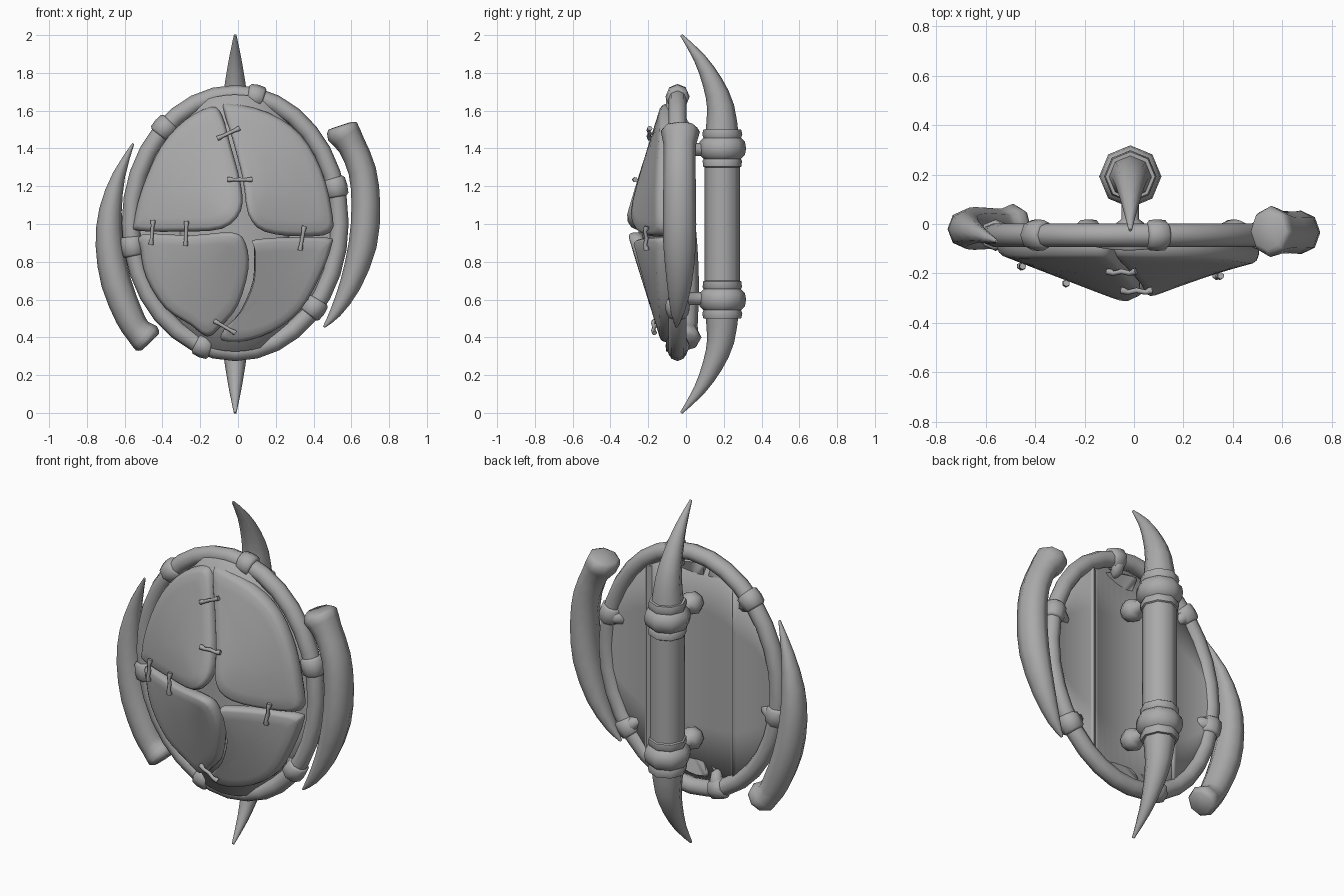
import bpy, bmesh, math
from mathutils import Vector

cube = bpy.data.objects.get("Cube")
if cube:
    bpy.data.objects.remove(cube)

grey = bpy.data.materials.new("plain grey")
grey.use_nodes = True
grey.diffuse_color = (0.4, 0.4, 0.4, 1)
grey.node_tree.nodes["Principled BSDF"].inputs["Base Color"].default_value = (0.4, 0.4, 0.4, 1)

CX, CZ = -0.015, 1.005      # shield centre
RX, RZ = 0.553, 0.683       # rim radii
RIM_Y = -0.045


def finish(bm, name, angle=62):
    bmesh.ops.recalc_face_normals(bm, faces=bm.faces)
    mesh = bpy.data.meshes.new(name)
    bm.to_mesh(mesh)
    bm.free()
    mesh.materials.append(grey)
    for p in mesh.polygons:
        p.use_smooth = True
    mesh.set_sharp_from_angle(angle=math.radians(angle))
    obj = bpy.data.objects.new(name, mesh)
    bpy.context.collection.objects.link(obj)
    return obj


def smooth_path(pts, steps, closed=False):
    """Catmull-Rom resampling of points of any dimension."""
    pts = [Vector(p) for p in pts]
    n = len(pts)
    get = (lambda i: pts[i % n]) if closed else (lambda i: pts[max(0, min(n - 1, i))])
    out = []
    for i in range(n if closed else n - 1):
        a, b, c, d = (get(i + k) for k in (-1, 0, 1, 2))
        for s in range(steps):
            t = s / steps
            out.append(0.5 * (2 * b + (c - a) * t + (2 * a - 5 * b + 4 * c - d) * t * t
                              + (3 * b - a - 3 * c + d) * t ** 3))
    return out if closed else out + [pts[-1]]


def bridge(bm, loops, closed=False):
    n = len(loops[0])
    for i in range(len(loops) if closed else len(loops) - 1):
        a, b = loops[i], loops[(i + 1) % len(loops)]
        for j in range(n):
            k = (j + 1) % n
            bm.faces.new((a[j], a[k], b[k], b[j]))


def tube(name, path, sides=8, closed=False, angle=62, up=(0, 1, 0.01), stretch=1):
    """Sweep a polygon along (x, y, z, radius) points, stretched towards up."""
    bm = bmesh.new()
    loops = []
    n = len(path)
    for i, p in enumerate(path):
        a = path[i - 1] if closed or i else path[0]
        b = path[(i + 1) % n] if closed or i < n - 1 else path[-1]
        along = (Vector(b[:3]) - Vector(a[:3])).normalized()
        u = along.cross(Vector(up)).normalized()
        v = along.cross(u) * stretch
        angles = [math.tau * k / sides for k in range(sides)]
        loops.append([bm.verts.new(Vector(p[:3]) + p[3] * (u * math.cos(t) + v * math.sin(t)))
                      for t in angles])
    bridge(bm, loops, closed)
    if not closed:
        bm.faces.new(loops[0])
        bm.faces.new(loops[-1])
    return finish(bm, name, angle)


def rim_point(a, out=0.0, dy=0.0):
    return (CX + (RX + out) * math.cos(a), RIM_Y + dy, CZ + (RZ + out) * math.sin(a))


def cone_y(x, z):
    """Front surface of the shield, highest at its centre."""
    r = math.hypot((x - CX) / RX, (z - CZ) / RZ)
    return -0.115 - 0.215 * (1 - math.sqrt(r * r + 0.003)) - 0.2 * max(x, 0) ** 3


# Rim
tube("rim", [(*rim_point(math.tau * i / 32), 0.048) for i in range(32)], closed=True)

# Straps wrapped around the rim, each with a tail curling inwards
for x, z in [(0.095, 1.68), (-0.39, 1.51), (0.535, 1.2), (-0.565, 0.88), (0.415, 0.545), (-0.185, 0.35)]:
    a = math.atan2((z - CZ) / RZ, (x - CX) / RX)
    prof = [(-1, 0.05), (-0.8, 0.061), (0, 0.064), (0.8, 0.061), (1, 0.05)]
    tube("rim_strap", [(*rim_point(a + 0.075 * t), r) for t, r in prof])
    tail = [(-0.02, 0.01, 0.04), (-0.045, 0.008, 0.038), (-0.07, -0.005, 0.033), (-0.08, -0.035, 0.022)]
    side_on = abs(x) > 0.3
    tube("strap_tail", [(*rim_point(a, o, d), r) for o, d, r in tail],
         up=(0.3, 0.2, 1) if side_on else (1, 0.2, 0))

# Three backing boards curved across their width: name, edges, depth, sag
for name, x0, x1, y0, sag in [("right_board", -0.54, -0.27, -0.03, 0.015), ("middle_board", -0.29, 0.28, -0.035, 0.06),
                              ("left_board", 0.27, 0.54, -0.03, 0.015)]:
    bm = bmesh.new()
    cols = []
    for i in range(13):
        t = i / 6 - 1
        x = (x0 + x1) / 2 + (x1 - x0) / 2 * t
        h = 0.68 * math.sqrt(1 - (x / 0.55) ** 2)
        y = y0 - sag * (1 - t * t)
        cols.append([bm.verts.new((CX + x, y, CZ + h * s)) for s in (-1, -0.5, 0, 0.5, 1)])
    for a, b in zip(cols, cols[1:]):
        for j in range(4):
            bm.faces.new((a[j], a[j + 1], b[j + 1], b[j]))
    solid = finish(bm, name).modifiers.new("thickness", "SOLIDIFY")
    solid.thickness = 0.024
    solid.offset = 0

# Narrow batten over one seam
tube("seam_batten", [(CX + 0.28, -0.03, CZ + s * 0.54, 0.025) for s in (-1, 1)], sides=4, stretch=0.7)

# Four hide plates on the front
plates = {
    "upper_right_plate": [(-.14, 1.62), (-.085, 1.575), (-.04, 1.42), (.015, 1.21), (.015, 1.07), (-.085, .975),
                          (-.31, .96), (-.53, .965), (-.55, 1.01), (-.51, 1.18), (-.41, 1.405), (-.28, 1.55)],
    "upper_left_plate": [(-.055, 1.64), (.16, 1.59), (.33, 1.475), (.44, 1.29), (.495, 1.08), (.49, .955),
                         (.33, .935), (.14, .96), (.055, 1.05), (.025, 1.24), (-.03, 1.45), (-.075, 1.6)],
    "lower_right_plate": [(-.505, .945), (-.25, .94), (-.03, .955), (.04, .9), (.055, .76), (0, .57),
                          (-.085, .465), (-.16, .405), (-.25, .465), (-.385, .555), (-.485, .715), (-.515, .865)],
    "lower_left_plate": [(.105, .92), (.46, .93), (.495, .885), (.43, .715), (.33, .545), (.18, .43),
                         (.01, .375), (-.085, .385), (-.075, .44), (.01, .535), (.08, .705), (.085, .875)],
}
for name, outline in plates.items():
    pts = smooth_path(outline, 3, closed=True)
    mid = sum(pts, Vector((0, 0))) / len(pts)
    bm = bmesh.new()
    loops = []
    # (scale towards the middle, depth behind the front surface)
    for s, d in [(0.25, .075), (0.6, .075), (0.96, .075), (1, .055), (1, .03), (0.97, .008), (0.92, 0), (0.75, 0), (0.5, 0), (0.25, 0)]:
        ring = [mid + (p - mid) * s for p in pts]
        loops.append([bm.verts.new((p.x, cone_y(p.x, p.y) + d, p.y)) for p in ring])
    bridge(bm, loops)
    bm.faces.new(loops[0])
    bm.faces.new(loops[-1])
    finish(bm, name)

# Bone stitches joining the plates: centre and slope
for x, z, deg in [(-.05, 1.48, 25), (.01, 1.235, 0), (-.455, .955, 85), (-.275, .95, 88), (.34, .925, 80), (-.07, .455, -30)]:
    c, s = math.cos(math.radians(deg)), math.sin(math.radians(deg))
    path = []
    for t, lift, r in [(-.064, .012, .014), (-.052, .014, .014), (-.035, .02, .01), (0, .012, .011),
                       (.035, .02, .01), (.052, .014, .014), (.064, .012, .014)]:
        path.append((x + t * c, cone_y(x, z) - lift, z + t * s, r))
    tube("stitch", path, sides=6, up=(-s, 0.1, c))

# Side tusks
right_tusk = [(-.555, -.07, 1.425, .006), (-.63, -.04, 1.26, .034), (-.675, -.025, 1.075, .06), (-.68, -.02, .89, .074),
              (-.645, -.018, .69, .08), (-.575, -.018, .51, .076), (-.53, -.015, .435, .072), (-.485, -.01, .395, .085), (-.465, -.01, .375, .065)]
left_tusk = [(.54, -.03, 1.52, .065), (.553, -.03, 1.49, .09), (.6, -.033, 1.42, .075), (.658, -.034, 1.28, .074),
             (.677, -.034, 1.1, .076), (.66, -.034, .89, .075), (.595, -.035, .68, .057), (.515, -.045, .53, .031), (.455, -.05, .455, .006)]
tube("right_tusk", smooth_path(right_tusk, 2), stretch=1.08)
tube("left_tusk", smooth_path(left_tusk, 2), stretch=1.15)

# Rear grip with ringed collars
half = [(0.28, .094), (0.3, .094), (0.305, .102), (0.335, .104), (0.345, .098), (0.365, .12), (0.4, .126),
        (0.435, .12), (0.455, .1), (0.475, .106), (0.5, .1)]
grip = [(-h, r) for h, r in reversed(half)] + half
tube("grip", [(CX, 0.192, 1 + h, r) for h, r in grip], angle=50)

for side, word in ((1, "upper"), (-1, "lower")):
    # Curved horn at each end of the grip
    horn = [(.19, .48, .088), (.183, .62, .072), (.14, .75, .054), (.07, .88, .032), (-.025, 1, .007)]
    tube(word + "_horn", smooth_path([(CX, y, 1 + side * h, r) for y, h, r in horn], 2))
    # Knobbed peg fixing the grip to the boards
    peg = [(.14, .035), (.02, .035), (.005, .055), (-.03, .066), (-.065, .055), (-.09, .035)]
    tube(word + "_peg", [(CX, y, 1 + side * 0.395, r) for y, r in peg], up=(0, 0, 1))
